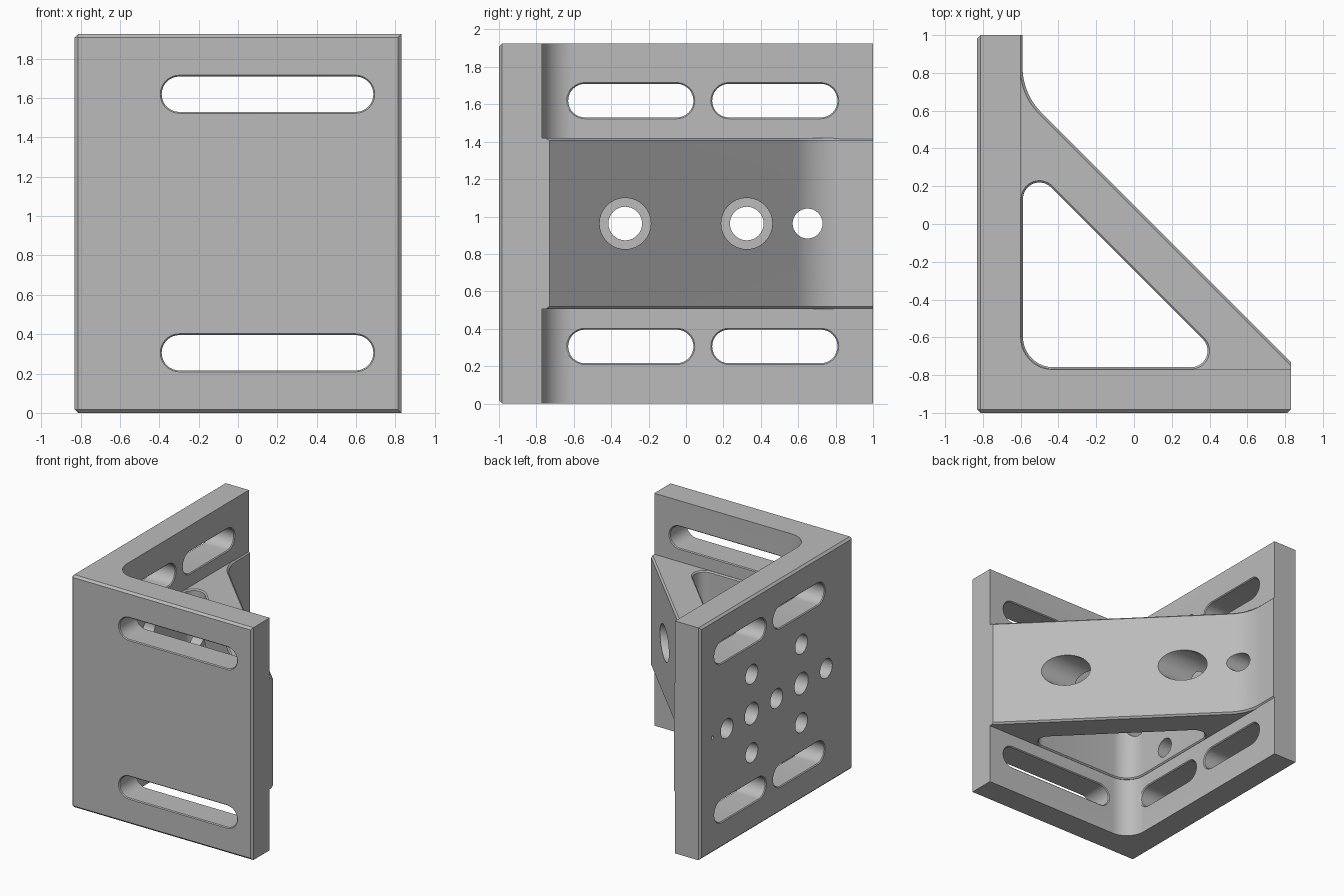
import bpy, bmesh
from math import pi, cos, sin, sqrt
from mathutils import Vector

if "Cube" in bpy.data.objects:
    bpy.data.objects.remove(bpy.data.objects["Cube"])

HEIGHT, MID = 1.925, 0.9625        # bracket height and its middle
LEFT, RIGHT, FRONT, BACK = -0.83, 0.83, -1.0, 1.0
WALL_X, WALL_Y = -0.6, -0.77       # inner faces of the two plates
BRACE_HALF = 0.457

metal = bpy.data.materials.new("plain grey metal")
metal.use_nodes = True
GREY = (0.5, 0.5, 0.5, 1)
metal.diffuse_color = GREY
metal.node_tree.nodes["Principled BSDF"].inputs["Base Color"].default_value = GREY


def rounded(corners, steps=10):
    """Outline through (x, y, radius) corners with filleted turns."""
    out = []
    for i, (x, y, r) in enumerate(corners):
        p = Vector((x, y))
        if r == 0:
            out.append(p)
            continue
        a = (Vector(corners[i - 1][:2]) - p).normalized()
        b = (Vector(corners[(i + 1) % len(corners)][:2]) - p).normalized()
        half = a.angle(b) / 2
        centre = p + (a + b).normalized() * r / sin(half)
        start = p + a * (centre - p).dot(a) - centre
        end = p + b * (centre - p).dot(b) - centre
        sweep = start.angle(end)
        for k in range(steps + 1):
            t = k / steps
            out.append(centre + (start * sin((1 - t) * sweep) + end * sin(t * sweep)) / sin(sweep))
    return out


def slot(u, v, half, r, steps=16):
    """Stadium outline; half = 0 gives a circle."""
    pts = []
    for side in (1, -1):
        for k in range(steps + (half > 0)):
            a = (-pi / 2 if side > 0 else pi / 2) + pi * k / steps
            pts.append(Vector((u + side * half + r * cos(a), v + r * sin(a))))
    return pts


def loft(name, sections, axis="z", edge_rule=None, chamfer=0.0):
    """Solid through (outline, level) sections along an axis, with chosen edges chamfered."""
    place = {"x": lambda p, w: (w, p.x, p.y),
             "y": lambda p, w: (p.x, w, p.y),
             "z": lambda p, w: (p.x, p.y, w)}[axis]
    bm = bmesh.new()
    rings = [[bm.verts.new(place(p, w)) for p in outline] for outline, w in sections]
    n = len(rings[0])
    for low, high in zip(rings, rings[1:]):
        for i in range(n):
            j = (i + 1) % n
            bm.faces.new((low[i], low[j], high[j], high[i]))
    bm.faces.new(rings[0])
    bm.faces.new(rings[-1])
    bmesh.ops.recalc_face_normals(bm, faces=bm.faces)
    if edge_rule:
        edges = [e for e in bm.edges if edge_rule(e.verts[0].co, e.verts[1].co)]
        bmesh.ops.bevel(bm, geom=edges, offset=chamfer, segments=1, affect="EDGES", profile=0.5)
    mesh = bpy.data.meshes.new(name)
    bm.to_mesh(mesh)
    bm.free()
    mesh.materials.append(metal)
    ob = bpy.data.objects.new(name, mesh)
    bpy.context.collection.objects.link(ob)
    return ob


def combine(body, other, operation):
    """Apply an exact boolean and drop the operand."""
    mod = body.modifiers.new(operation.lower(), "BOOLEAN")
    mod.object, mod.operation, mod.solver = other, operation, "EXACT"
    bpy.context.view_layer.objects.active = body
    bpy.ops.object.modifier_apply(modifier=mod.name)
    bpy.data.objects.remove(other)


def cut_slot(u, v, half, r, axis, outer, inner, lip=0.007):
    """Slot through a plate with a small chamfer at both faces."""
    levels = [(outer - lip, 2 * lip), (outer + lip, 0), (inner - lip, 0), (inner + lip, 2 * lip)]
    cutter = loft("slot_cutter", [(slot(u, v, half, r + d), w) for w, d in levels], axis)
    combine(bracket, cutter, "DIFFERENCE")


def drill(y, z, r, start, end):
    """Round hole along x."""
    cutter = loft("drill_cutter", [(slot(y, z, 0, r), start), (slot(y, z, 0, r), end)], "x")
    combine(bracket, cutter, "DIFFERENCE")


# L-shaped pair of plates, chamfered around the two outer faces
def outer_edge(a, b):
    return (abs(a.x - LEFT) + abs(b.x - LEFT) < 1e-4
            or abs(a.y - FRONT) + abs(b.y - FRONT) < 1e-4)


plates = rounded([(LEFT, FRONT, 0), (RIGHT, FRONT, 0), (RIGHT, WALL_Y, 0),
                  (WALL_X, WALL_Y, 0.17), (WALL_X, BACK, 0), (LEFT, BACK, 0)])
bracket = loft("angle_bracket", [(plates, 0), (plates, HEIGHT)], "z", outer_edge, 0.017)


# Diagonal brace with chamfered long edges
def brace_edge(a, b):
    return abs(a.z - b.z) < 1e-4 and all(p.x > -0.7 and p.y > -0.8 for p in (a, b))


outline = rounded([(-0.75, -0.92, 0), (RIGHT, -0.92, 0), (RIGHT, -0.73, 0),
                   (-0.59, 0.69, 0.34), (-0.59, BACK, 0), (-0.75, BACK, 0)], 14)
brace = loft("brace", [(outline, MID - BRACE_HALF), (outline, MID + BRACE_HALF)],
             "z", brace_edge, 0.014)
combine(bracket, brace, "UNION")


# Triangular pocket through the brace, flared at both rims
def pocket(d):
    x, y, s = -0.588 - d, -0.758 - d, -0.245 + sqrt(2) * d
    return rounded([(x, y, 0.16 + d), (s - y, y, 0.087 + d), (x, s - x, 0.087 + d)])


rims = [(-BRACE_HALF - 0.001, 0.011), (-BRACE_HALF + 0.01, 0),
        (BRACE_HALF - 0.01, 0), (BRACE_HALF + 0.001, 0.011)]
combine(bracket, loft("pocket_cutter", [(pocket(d), MID + h) for h, d in rims]), "DIFFERENCE")

# Mounting slots: one long per level in front, two per level at the side
for z in (MID - 0.657, MID + 0.657):
    cut_slot(0.15, z, 0.448, 0.09, "y", FRONT, WALL_Y)
    for y in (-0.295, 0.475):
        cut_slot(y, z, 0.245, 0.09, "x", LEFT, WALL_X)

# Bolt holes in the side plate, with wide tool bores through the brace
P = 0.325
for y in (-P, P):
    drill(y, MID, 0.137, WALL_X, 1)
    drill(y, MID, 0.09, -1, -0.5)
    for z in (MID - P, MID + P):
        drill(y, z, 0.08, -1, -0.5)
for y in (-2 * P, 0):
    drill(y, MID, 0.08, -1, -0.5)
drill(2 * P, MID, 0.08, -1, 1)
drill(0.84, MID - 0.005, 0.015, -1, -0.75)

# Smooth fillets and bores, crisp edges
bpy.ops.object.select_all(action="DESELECT")
bracket.select_set(True)
bpy.context.view_layer.objects.active = bracket
bpy.ops.object.shade_smooth_by_angle(angle=pi / 7)
